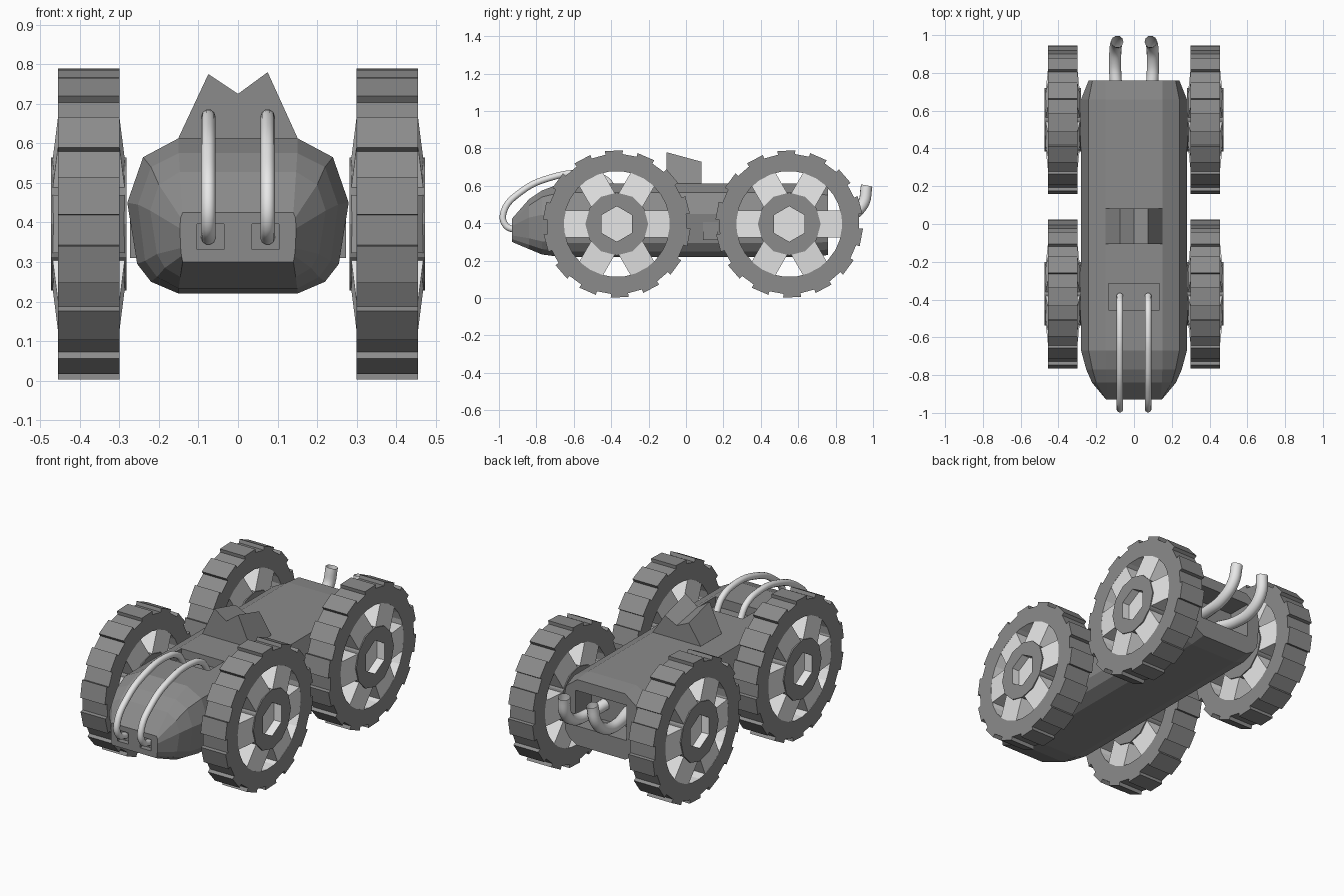
import bpy, bmesh, math

if "Cube" in bpy.data.objects:
    bpy.data.objects.remove(bpy.data.objects["Cube"])

def material(name, v):
    m = bpy.data.materials.new(name)
    m.diffuse_color = (v, v, v, 1)
    m.use_nodes = True
    m.node_tree.nodes["Principled BSDF"].inputs["Base Color"].default_value = m.diffuse_color
    return m

DARK = material("dark grey", 0.26)
LIGHT = material("light grey", 0.8)

def make(name, bm, mats=(DARK,)):
    bmesh.ops.remove_doubles(bm, verts=bm.verts, dist=1e-5)
    bmesh.ops.recalc_face_normals(bm, faces=bm.faces)
    me = bpy.data.meshes.new(name)
    bm.to_mesh(me)
    bm.free()
    for m in mats:
        me.materials.append(m)
    ob = bpy.data.objects.new(name, me)
    bpy.context.collection.objects.link(ob)
    return ob

def loft(bm, loops):
    rings = [[bm.verts.new(p) for p in l] for l in loops]
    n = len(rings[0])
    for a, b in zip(rings, rings[1:]):
        for i in range(n):
            bm.faces.new((a[i], a[(i + 1) % n], b[(i + 1) % n], b[i]))
    bm.faces.new(rings[0])
    bm.faces.new(rings[-1])

def box(name, x0, x1, y0, y1, z0, z1):
    bm = bmesh.new()
    loft(bm, [[(x0, y0, z), (x1, y0, z), (x1, y1, z), (x0, y1, z)] for z in (z0, z1)])
    return make(name, bm)

# Body: half sections (x, z) lofted from nose to tail
full = [(.15, .22), (.22, .25), (.255, .295), (.28, .45), (.24, .565), (.15, .613)]
sections = [
    (-.93, [(.14, .30), (.143, .315), (.145, .335), (.147, .385), (.145, .412), (.14, .425)]),
    (-.84, [(.146, .262), (.185, .285), (.205, .32), (.222, .43), (.20, .495), (.147, .528)]),
    (-.77, [(.15, .233), (.205, .262), (.235, .303), (.253, .445), (.22, .54), (.15, .575)]),
    (-.67, full), (.66, full),
    (.76, [(.15, .23), (.20, .26), (.225, .30), (.24, .45), (.22, .55), (.15, .603)])]
bm = bmesh.new()
loft(bm, [[(x, y, z) for x, z in h] + [(-x, y, z) for x, z in reversed(h)] for y, h in sections])
body = make("body", bm)

# Recesses: tail opening, hood scoop, two nose sockets
cutters = [box("tail_cutter", -.16, .16, .62, .9, .34, .54),
           box("hood_cutter", -.135, .135, -.455, -.315, .56, .7)]
for s in (-1, 1):
    cutters.append(box("nose_cutter", s * .07 - .034, s * .07 + .034, -1, -.90, .332, .396))
for c in cutters:
    c.hide_render = True
    mod = body.modifiers.new("recess", 'BOOLEAN')
    mod.operation = 'DIFFERENCE'
    mod.solver = 'EXACT'
    mod.object = c
    bpy.context.view_layer.objects.active = body
    bpy.ops.object.modifier_apply(modifier=mod.name)
    bpy.data.objects.remove(c)

# Twin-peaked cabin behind the hood
bm = bmesh.new()
loft(bm, [[(-.15, y, .60), (-.15, y, .615), (-.075, y, .615 + .16 * k), (0, y, .615 + .11 * k),
           (.075, y, .615 + .165 * k), (.15, y, .615), (.15, y, .60)]
          for y, k in ((-.105, 1), (.083, .69))])
make("cabin", bm)

# Side panels
for s, side in ((-1, "left"), (1, "right")):
    box(side + "_side_panel", s * .263 - .01, s * .263 + .01, .09, .17, .31, .45)

# Wheel: toothed tyre, six spokes and a hub, all round the local x axis
def ring(bm, outer, inner, half):
    n = len(outer)
    V = lambda p, x: bm.verts.new((x, p[0] * math.cos(p[1]), p[0] * math.sin(p[1])))
    o0, o1 = [V(p, -half) for p in outer], [V(p, half) for p in outer]
    i0, i1 = [V(p, -half) for p in inner], [V(p, half) for p in inner]
    for i in range(n):
        j = (i + 1) % n
        bm.faces.new((o0[i], o0[j], o1[j], o1[i]))
        bm.faces.new((o0[i], i0[i], i0[j], o0[j]))
        bm.faces.new((o1[i], o1[j], i1[j], i1[i]))
        bm.faces.new((i0[i], i1[i], i1[j], i0[j])).material_index = 1

def build_wheel():
    bm = bmesh.new()
    outer = []
    TEETH = 14
    for k in range(TEETH):
        a = math.radians(180 - 55) + k * math.tau / TEETH
        b = a + math.radians(11.7)
        outer += [(.375, a), (.375, b), (.395, b), (.395, a + math.tau / TEETH)]
    ring(bm, outer, [(.283, a) for r, a in outer], .0775)
    # hub with hexagonal hole
    angles = [math.radians(30 * k) for k in range(12)]
    hexagon = [(.095 if k % 2 else .095 * math.cos(math.pi / 6), a) for k, a in enumerate(angles)]
    ring(bm, [(.168, a) for a in angles], hexagon, .096)
    for x in (-.05, .05):
        f = bm.faces.new([bm.verts.new((x, r * math.cos(a), r * math.sin(a))) for r, a in hexagon])
        f.material_index = 1
    # spokes, thinner toward the rim
    for k in range(6):
        a = k * math.pi / 3
        c, s = math.cos(a), math.sin(a)
        old = set(bm.faces)
        loft(bm, [[(x, r * c - w * s, r * s + w * c) for x, w in
                   ((-t, -.073), (t, -.073), (t, .073), (-t, .073))]
                  for r, t in ((.14, .092), (.285, .076))])
        for f in set(bm.faces) - old:
            f.material_index = 1
    return make("wheel_front_right", bm, (DARK, LIGHT))

first = build_wheel()
first.location = (.3775, -.37, .396)
for name, x, y in (("wheel_front_left", -.3775, -.37), ("wheel_rear_right", .3775, .552),
                   ("wheel_rear_left", -.3775, .552)):
    w = bpy.data.objects.new(name, first.data)
    w.location = (x, y, .396)
    bpy.context.collection.objects.link(w)

# Pipes: thin hoses over the hood, thick exhausts at the tail
def pipe(name, pts, radius):
    cu = bpy.data.curves.new(name, 'CURVE')
    cu.dimensions = '3D'
    cu.bevel_depth = radius
    cu.bevel_resolution = 3
    cu.resolution_u = 6
    sp = cu.splines.new('BEZIER')
    sp.bezier_points.add(len(pts) - 1)
    for bp, p in zip(sp.bezier_points, pts):
        bp.co = p
        bp.handle_left_type = bp.handle_right_type = 'AUTO'
    sp.use_smooth = True
    cu.materials.append(LIGHT)
    ob = bpy.data.objects.new(name, cu)
    bpy.context.collection.objects.link(ob)

for s, side in ((-1, "left"), (1, "right")):
    pipe(side + "_hood_hose", [(s * .075, y, z) for y, z in
         ((-.90, .36), (-.965, .39), (-.975, .46), (-.88, .57), (-.72, .645), (-.55, .667),
          (-.43, .635), (-.38, .57))], .018)
    pipe(side + "_exhaust", [(s * .075, .62, .43), (s * .095, .74, .415), (s * .1, .86, .43),
         (s * .096, .945, .50), (s * .088, .966, .60)], .032)
